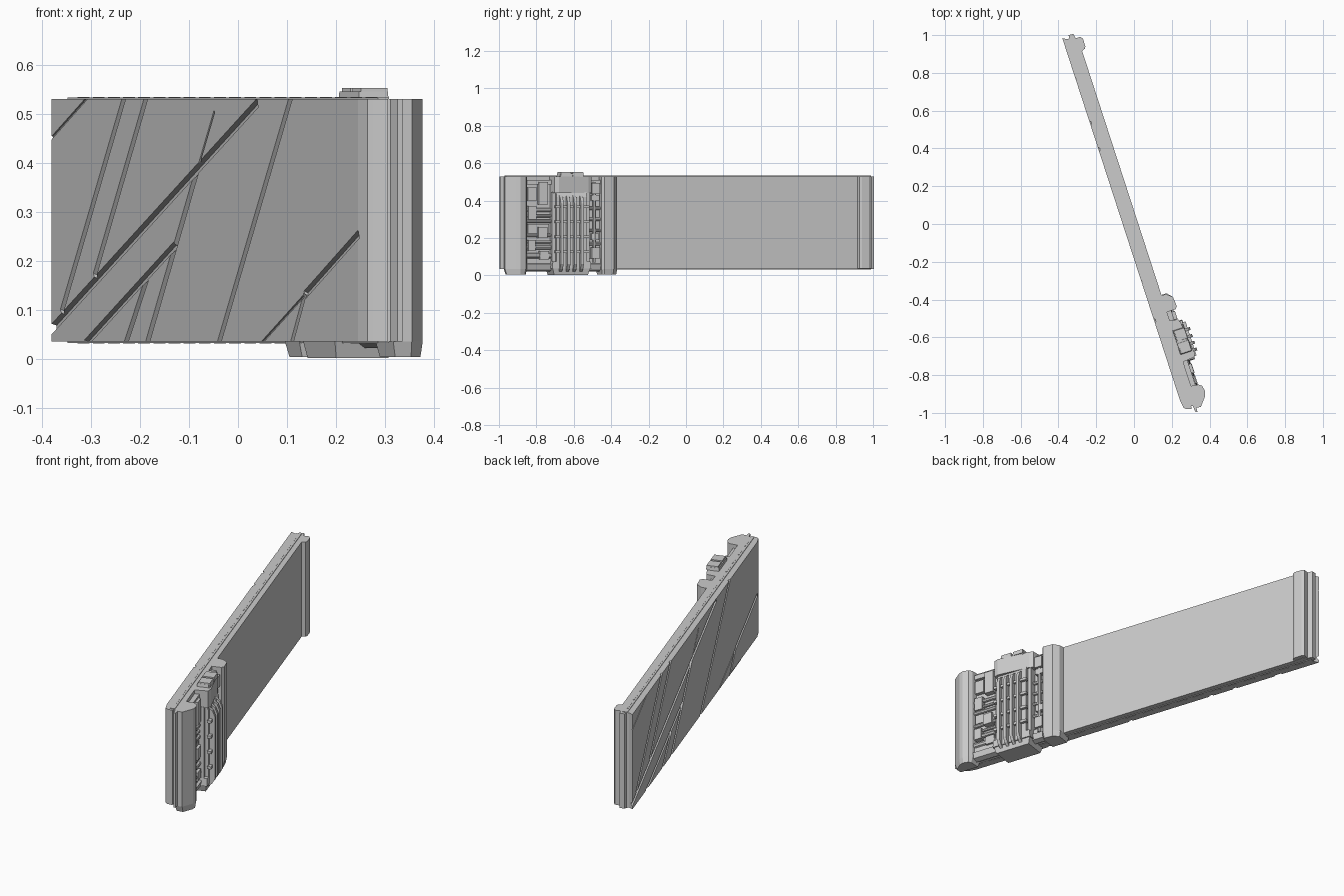
import bpy, bmesh, math
from mathutils import Vector, Matrix

if "Cube" in bpy.data.objects:
    bpy.data.objects.remove(bpy.data.objects["Cube"])

# Local frame: u runs along the wall, n is its thickness; the wall is turned in plan.
TURN = math.radians(-72)


def finish(name, bm):
    bmesh.ops.recalc_face_normals(bm, faces=bm.faces[:])
    me = bpy.data.meshes.new(name)
    bm.to_mesh(me)
    bm.free()
    ob = bpy.data.objects.new(name, me)
    ob.rotation_euler.z = TURN
    bpy.context.collection.objects.link(ob)
    return ob


def prism(name, pts, z0, z1, low=1.0, high=1.0):
    """Plan outline extruded upward; low/high shrink the end outlines."""
    bm = bmesh.new()
    cu = sum(p[0] for p in pts) / len(pts)
    cn = sum(p[1] for p in pts) / len(pts)
    rings = [[bm.verts.new((cu + (u - cu) * s, cn + (n - cn) * s, z)) for u, n in pts]
             for z, s in ((z0, low), (z1, high))]
    bm.faces.new(rings[0])
    bm.faces.new(rings[1])
    for i in range(len(pts)):
        j = (i + 1) % len(pts)
        bm.faces.new((rings[0][i], rings[0][j], rings[1][j], rings[1][i]))
    return finish(name, bm)


def box(name, u0, u1, n0, n1, z0, z1, low=1.0, high=1.0):
    return prism(name, [(u0, n0), (u1, n0), (u1, n1), (u0, n1)], z0, z1, low, high)


def side_profile(name, pts, u0, u1):
    """(n, z) outline extruded along u."""
    bm = bmesh.new()
    a, b = [[bm.verts.new((u, n, z)) for n, z in pts] for u in (u0, u1)]
    bm.faces.new(a)
    bm.faces.new(b)
    for i in range(len(pts)):
        j = (i + 1) % len(pts)
        bm.faces.new((a[i], a[j], b[j], b[i]))
    return finish(name, bm)


def rod(name, p, q, r, sides=8):
    p, q = Vector(p), Vector(q)
    d = q - p
    bm = bmesh.new()
    mat = Matrix.Translation((p + q) / 2) @ d.to_track_quat('Z', 'Y').to_matrix().to_4x4()
    bmesh.ops.create_cone(bm, cap_ends=True, segments=sides, radius1=r, radius2=r,
                          depth=d.length, matrix=mat)
    return finish(name, bm)


# Wall body with stepped, interlocking ends
wall = prism("wall_panel", [
    (-1.054, -.057), (.968, -.057), (1.008, -.050), (1.018, -.040), (1.026, -.012),
    (1.010, -.010), (1.012, -.002), (1.048, .002), (1.049, .012), (1.026, .014),
    (1.028, .022), (-1.030, .022), (-1.030, .010), (-1.056, .006), (-1.058, -.020),
    (-1.040, -.024), (-1.040, -.036)], .035, .53)

# Slanted grooves in the front face, as front-view x and z, with depth
FRONT = -.057
grooves = [(-.23, .54, -.36, .095, 9), (-.185, .54, -.293, .168, 9),
           (-.385, .055, .04, .522, 10), (-.083, .385, -.187, .025, 10),
           (-.13, .23, -.312, .03, 9), (-.185, .165, -.231, .025, 9),
           (.11, .54, -.041, .025, 9), (.246, .254, .136, .130, 9),
           (.136, .130, .046, .03, 3), (.136, .130, .109, .03, 7),
           (-.048, .505, -.083, .385, 3), (-.385, .445, -.305, .535, 3)]
for i, (x0, z0, x1, z1, depth) in enumerate(grooves):
    ends = [((x + .054) / .309, FRONT, z) for x, z in ((x0, z0), (x1, z1))]
    cutter = rod("groove_cutter", *ends, depth / 1000, 6)
    cutter.hide_render = True
    cutter.hide_viewport = False
    mod = wall.modifiers.new("groove", 'BOOLEAN')
    mod.operation, mod.object, mod.solver = 'DIFFERENCE', cutter, 'EXACT'
bpy.context.view_layer.update()
deps = bpy.context.evaluated_depsgraph_get()
grooved = bpy.data.meshes.new_from_object(wall.evaluated_get(deps))
wall.modifiers.clear()
wall.data = grooved
for ob in [o for o in bpy.data.objects if o.name.startswith("groove_cutter")]:
    bpy.data.objects.remove(ob)

# Thin ridges and dashes along the top and bottom edges
for z0, z1 in ((.529, .533), (.032, .036)):
    box("edge_ridge", -1.04, 1.01, -.028, -.004, z0, z1)
    for i in range(20):
        u = -1.0 + i * .1
        box("edge_dash", u, u + .06, -.019, -.013, z0 - .001, z1 + .001)

# Raised lip on the far end of the back
prism("far_end_lip", [(-1.03, .018), (-.955, .018), (-.963, .040), (-.975, .046),
                      (-1.015, .046), (-1.03, .038)], .036, .53)

# Two pillars with tapered feet
inner = [(.402, .018), (.408, .050), (.431, .077), (.485, .081), (.497, .070), (.497, .018)]
outer = [(.908, .018), (.914, .062), (.926, .078), (.957, .085), (.982, .077), (1.030, .038), (1.028, .018)]
prism("inner_pillar", inner, .035, .53)
prism("outer_pillar", outer, .035, .53)
prism("inner_foot", [(.402, -.030), (.497, -.030)] + inner[:0:-1][:4] + [(.402, .050)], .004, .035, low=.88)
prism("outer_foot", [(.908, 0), (1.025, 0)] + outer[:0:-1][1:] , .004, .035, low=.86)

# Machinery bay backing and rails
box("bay_backing", .495, .912, .018, .030, .06, .51)
for z0, z1 in ((.065, .09), (.485, .51)):
    box("bay_rail", .495, .912, .028, .046, z0, z1)

# Central cooling unit: housing, cap, base
side_profile("cooler_housing", [(.018, .035), (.070, .035), (.085, .06), (.085, .42),
                                (.074, .45), (.018, .45)], .585, .755)
prism("cooler_head", [(.545, .018), (.552, .066), (.572, .074), (.745, .094),
                      (.768, .086), (.775, .018)], .44, .53)
box("cooler_cap", .60, .735, .02, .080, .525, .545, high=.95)
for u in (.603, .672):
    box("cooler_cap_block", u, u + .06, .025, .085, .53, .552, high=.94)
box("cooler_base", .565, .775, -.044, .080, .002, .036, low=.90)
box("cooler_collar", .56, .78, .02, .086, .036, .075, high=.96)
for u in (.565, .757):
    box("cooler_side_rail", u, u + .018, .02, .068, .07, .445)

# Vertical cooling fins with bent ends, tied by cross bars
fin = [(.08, .02), (.098, .035), (.112, .06), (.112, .385), (.100, .415), (.08, .43)]
for u in (.610, .648, .686, .724):
    side_profile("cooling_fin", fin, u, u + .016)
for z in (.12, .20, .28, .36):
    box("fin_cross_bar", .575, .765, .080, .100, z, z + .014)

# Wide bay: boxes and horizontal pipes
for u0, u1, n, z0, z1 in ((.795, .845, .060, .38, .50), (.855, .905, .050, .40, .47),
                          (.785, .905, .048, .225, .275), (.80, .85, .062, .20, .26),
                          (.86, .905, .056, .30, .37), (.79, .84, .058, .085, .13),
                          (.865, .905, .060, .13, .19)):
    box("bay_module", u0, u1, .025, n, z0, z1)
for z, r in ((.105, .014), (.150, .012), (.180, .008), (.215, .009), (.290, .010),
             (.318, .008), (.350, .010)):
    rod("bay_pipe", (.77, .042, z), (.915, .042, z), r)

# Narrow bay: brackets and pipes
for z0, z1, n in ((.09, .15, .062), (.19, .225, .052), (.40, .43, .055), (.435, .495, .064)):
    box("small_bracket", .505, .548, .025, n, z0, z1)
for z in (.17, .24, .30, .36):
    rod("small_pipe", (.49, .04, z), (.575, .04, z), .009)
rod("upright_pipe", (.53, .045, .07), (.53, .045, .50), .010)

# Lower gussets joining feet
for u0, u1 in ((.49, .575), (.765, .915)):
    side_profile("lower_gusset", [(.0, .037), (.022, .022), (.050, .03), (.058, .06), (.02, .075)], u0, u1)
